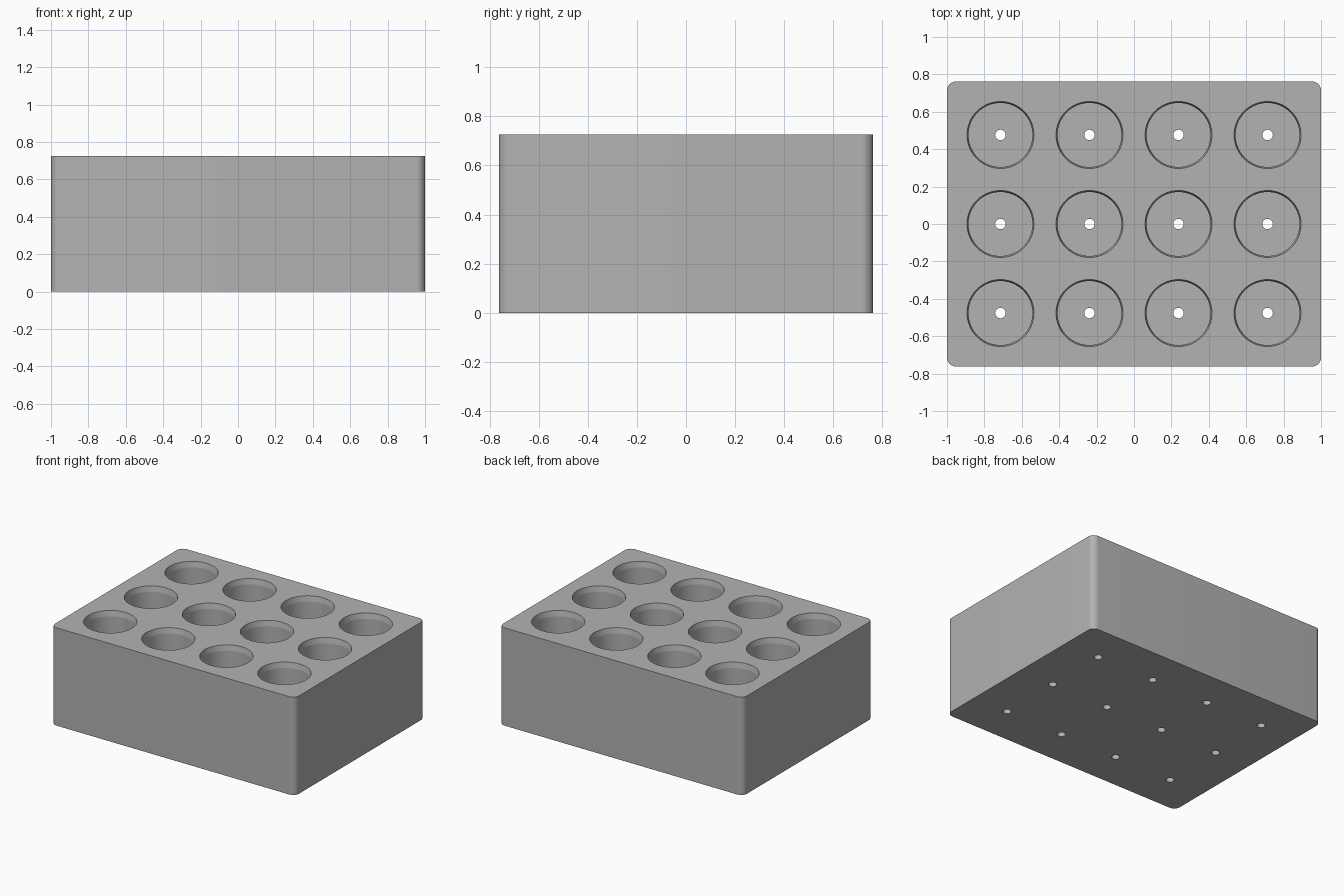
import bpy, bmesh, math
from mathutils import Matrix

cube = bpy.data.objects.get("Cube")
if cube:
    bpy.data.objects.remove(cube, do_unlink=True)

LENGTH, WIDTH, HEIGHT = 2.0, 1.524, 0.725
PITCH, FLOOR = 0.476, 0.06
SEGMENTS = 64

grey = bpy.data.materials.new("grey")
grey.use_nodes = True
colour = (0.45, 0.45, 0.45, 1)
grey.diffuse_color = colour
grey.node_tree.nodes["Principled BSDF"].inputs["Base Color"].default_value = colour


def add_object(name, bm):
    mesh = bpy.data.meshes.new(name)
    bmesh.ops.recalc_face_normals(bm, faces=bm.faces)
    bm.to_mesh(mesh)
    bm.free()
    mesh.materials.append(grey)
    obj = bpy.data.objects.new(name, mesh)
    bpy.context.collection.objects.link(obj)
    return obj


def revolve(bm, profile, x, y):
    """Closed turned solid from (radius, height) points, capped at both ends."""
    rings = []
    for radius, z in profile:
        made = bmesh.ops.create_circle(bm, segments=SEGMENTS, radius=radius,
                                       matrix=Matrix.Translation((x, y, z)))
        rings.append(made["verts"])
    for low, high in zip(rings, rings[1:]):
        for i in range(SEGMENTS):
            j = (i + 1) % SEGMENTS
            bm.faces.new((low[i], low[j], high[j], high[i]))
    bm.faces.new(rings[0])
    bm.faces.new(rings[-1])


# Block with rounded upright corners
bm = bmesh.new()
bmesh.ops.create_cube(bm, size=1, matrix=Matrix.Translation((0, 0, HEIGHT / 2))
                      @ Matrix.Diagonal((LENGTH, WIDTH, HEIGHT, 1)))
upright = [e for e in bm.edges if abs(e.verts[0].co.z - e.verts[1].co.z) > 0.1]
bmesh.ops.bevel(bm, geom=upright, offset=0.048, segments=10, profile=0.5, affect='EDGES')
block = add_object("holder_block", bm)

# Cutter: round pockets with a tapered lip and a drain hole through the floor
pocket = [(0.028, -0.1), (0.028, FLOOR), (0.171, FLOOR),
          (0.171, HEIGHT - 0.04), (0.179, HEIGHT), (0.179, HEIGHT + 0.1)]
bm = bmesh.new()
for column in range(4):
    for row in range(3):
        revolve(bm, pocket, (column - 1.5) * PITCH, (row - 1) * PITCH)
cutter = add_object("pocket_cutter", bm)
cutter.hide_render = True

cut = block.modifiers.new("pockets", 'BOOLEAN')
cut.operation = 'DIFFERENCE'
cut.solver = 'EXACT'
cut.object = cutter
bpy.ops.object.select_all(action='DESELECT')
block.select_set(True)
bpy.context.view_layer.objects.active = block
bpy.ops.object.modifier_apply(modifier=cut.name)
bpy.data.objects.remove(cutter, do_unlink=True)

# Smooth walls, crisp rims
bpy.ops.object.shade_smooth_by_angle(angle=math.radians(9))
